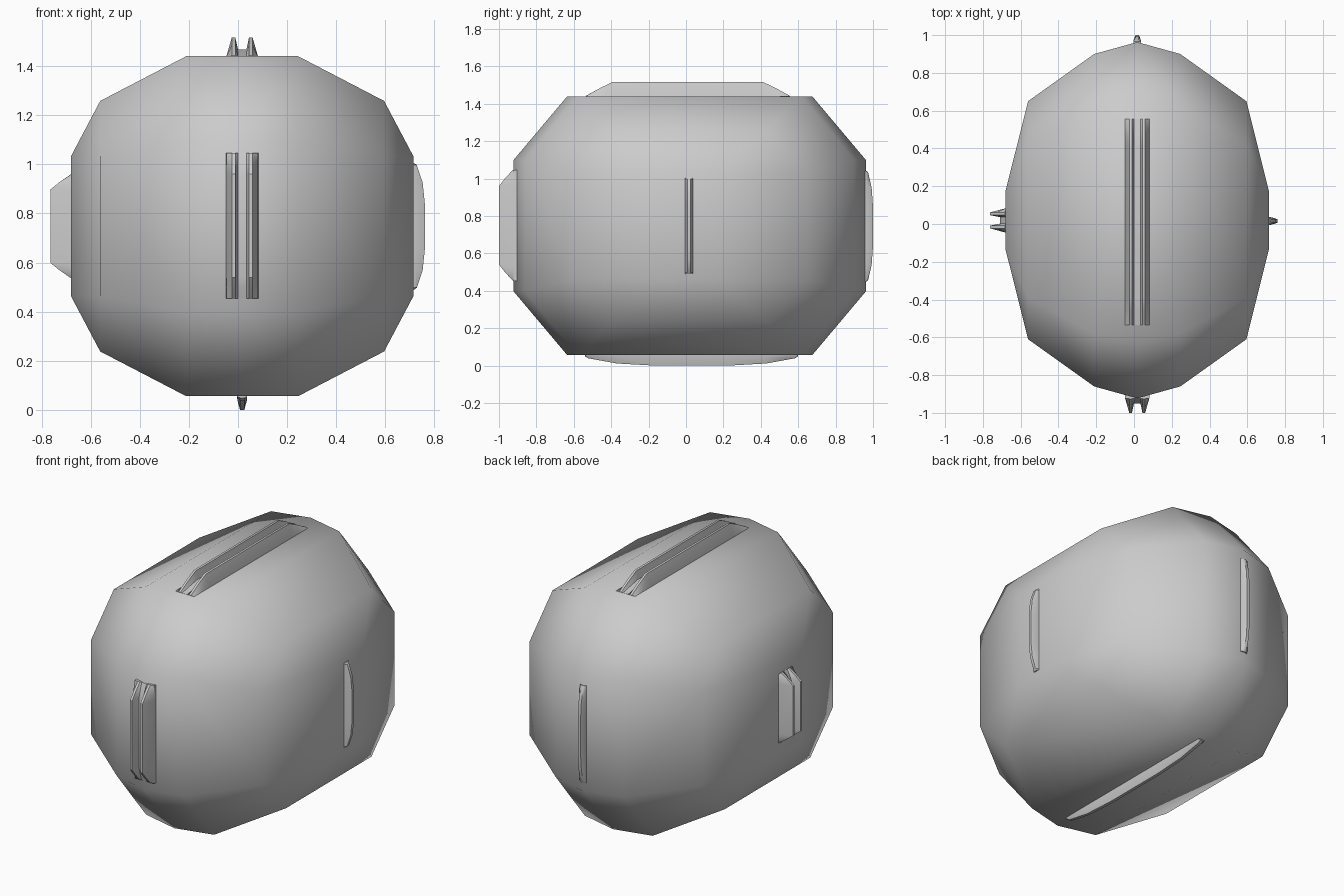
import bpy, bmesh
from mathutils import Vector

if "Cube" in bpy.data.objects:
    bpy.data.objects.remove(bpy.data.objects["Cube"])

CENTRE = Vector((0.017, 0.02, 0.748))


def finish(bm, name):
    bmesh.ops.recalc_face_normals(bm, faces=bm.faces)
    mesh = bpy.data.meshes.new(name)
    bm.to_mesh(mesh)
    bm.free()
    obj = bpy.data.objects.new(name, mesh)
    bpy.context.collection.objects.link(obj)
    return obj


# Body: one octant of corner points mirrored into a faceted hull, smooth shaded
octant = [(0, .655, .692), (.228, .60, .692), (.578, .41, .51), (.578, .63, .285),
          (.228, .88, .35), (0, .943, .35), (.697, .155, .285)]
corners = {(sx * x, sy * y, sz * z) for x, y, z in octant
           for sx in (1, -1) for sy in (1, -1) for sz in (1, -1)}
bm = bmesh.new()
for c in sorted(corners):
    bm.verts.new(CENTRE + Vector(c))
bmesh.ops.convex_hull(bm, input=bm.verts)
bmesh.ops.dissolve_limit(bm, angle_limit=0.01, verts=bm.verts, edges=bm.edges)
for f in bm.faces:
    f.smooth = True
finish(bm, "body")


def ridge(name, origin, side, along, out, profile, stations):
    """Loft a (side, height) profile along stations of (position, height factor)."""
    origin, side, along, out = map(Vector, (origin, side, along, out))
    bm = bmesh.new()
    rings = []
    for t, k in stations:
        rings.append([bm.verts.new(origin + side * s + along * t + out * (h * k if h > 0 else h))
                      for s, h in profile])
    n = len(profile)
    for a, b in zip(rings, rings[1:]):
        for i in range(n):
            j = (i + 1) % n
            bm.faces.new((a[i], a[j], b[j], b[i]))
    bm.faces.new(rings[0])
    bm.faces.new(rings[-1])
    obj = finish(bm, name)
    bpy.ops.object.select_all(action='DESELECT')
    obj.select_set(True)
    bpy.context.view_layer.objects.active = obj
    bpy.ops.object.shade_smooth_by_angle(angle=0.6)


def groove_profile(height):
    half = [(.066, -.02), (.064, .001), (.042, height), (.028, height), (.017, height * .35)]
    return half + [(-s, h) for s, h in reversed(half)]


def tongue_profile(height):
    half = [(.021, -.02), (.020, height * .25), (.009, height)]
    return half + [(-s, h) for s, h in reversed(half)]


def groove_stations(length, flat):
    mid = (length * .45 + flat * .55)
    return [(-length, .03), (-mid, .6), (-flat, 1), (flat, 1), (mid, .6), (length, .03)]


def tongue_stations(length):
    half = [(1, .12), (.97, .3), (.7, .8), (.35, 1)]
    return [(-length * t, k) for t, k in half] + [(length * t, k) for t, k in reversed(half)]


X, Y, Z = (1, 0, 0), (0, 1, 0), (0, 0, 1)

# Grooved ridges on the top, front and left
ridge("top_groove", (.017, .01, 1.44), X, Y, Z, groove_profile(.077), groove_stations(.545, .40))
ridge("front_groove", (.017, -.923, .75), X, Z, (0, -1, 0), groove_profile(.077), groove_stations(.297, .21))
ridge("left_groove", (-.68, .019, .748), Y, Z, (-1, 0, 0), groove_profile(.083), groove_stations(.21, .15))

# Single tongues on the bottom, back and right
ridge("bottom_tongue", (.017, .03, .056), X, Y, (0, 0, -1), tongue_profile(.056), tongue_stations(.57))
ridge("back_tongue", (.017, .963, .745), X, Z, Y, tongue_profile(.037), tongue_stations(.295))
ridge("right_tongue", (.714, .016, .747), Y, Z, X, tongue_profile(.047), tongue_stations(.257))
